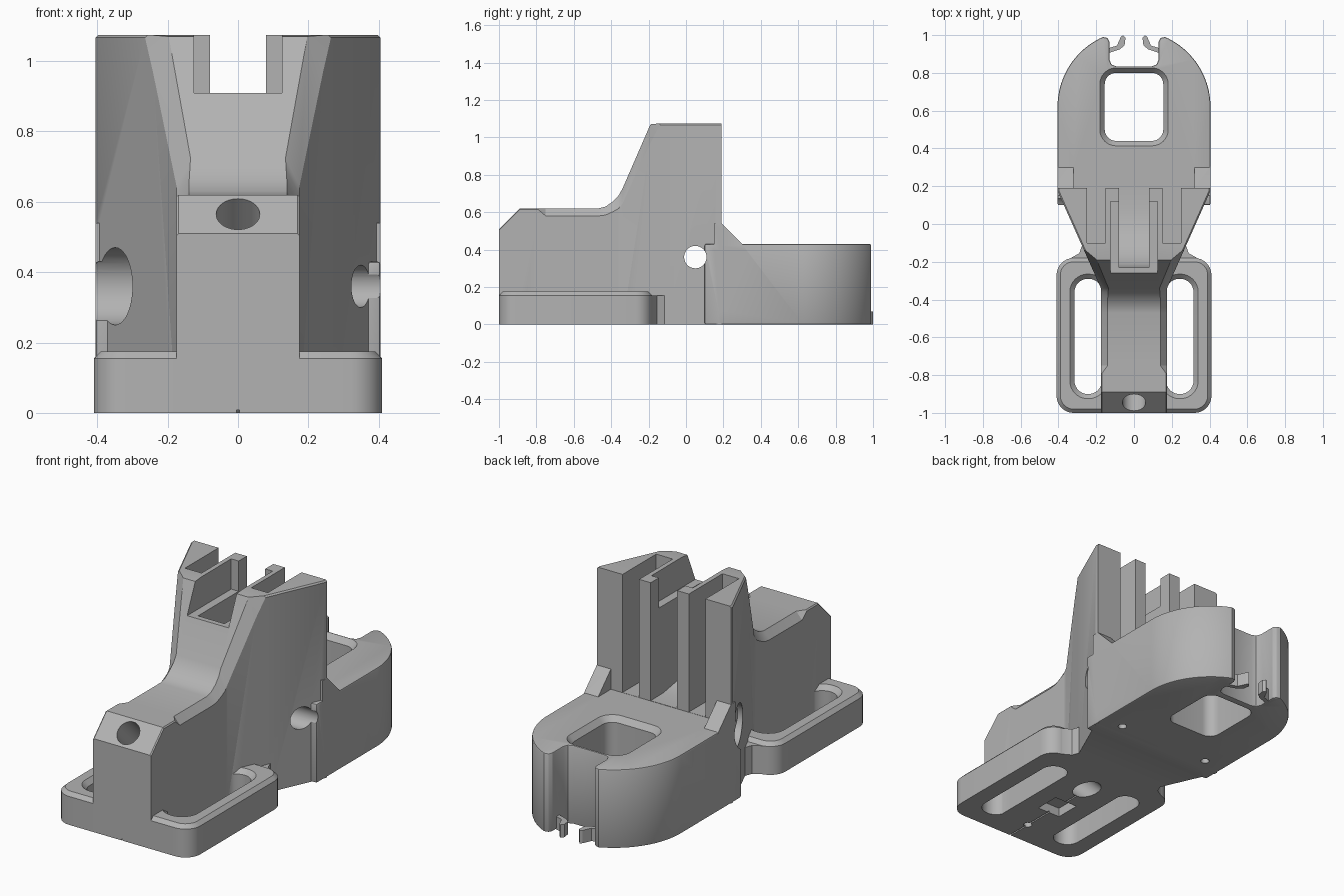
import bpy, bmesh
from math import sin, cos, radians, pi
from mathutils import Matrix

cube = bpy.data.objects.get("Cube")
if cube:
    bpy.data.objects.remove(cube, do_unlink=True)

grey = bpy.data.materials.new("plain_grey")
grey.use_nodes = True
tone = (0.45, 0.45, 0.45, 1)
grey.diffuse_color = tone
grey.node_tree.nodes["Principled BSDF"].inputs["Base Color"].default_value = tone


def add_object(name, bm):
    bmesh.ops.recalc_face_normals(bm, faces=bm.faces[:])
    mesh = bpy.data.meshes.new(name)
    bm.to_mesh(mesh)
    bm.free()
    mesh.materials.append(grey)
    obj = bpy.data.objects.new(name, mesh)
    bpy.context.collection.objects.link(obj)
    return obj


def loft(name, rings):
    """Skin equal-length rings of points and cap both ends."""
    bm = bmesh.new()
    rows = [[bm.verts.new(p) for p in ring] for ring in rings]
    n = len(rows[0])
    for a, b in zip(rows, rows[1:]):
        for i in range(n):
            j = (i + 1) % n
            bm.faces.new((a[i], a[j], b[j], b[i]))
    bm.faces.new(rows[0])
    bm.faces.new(rows[-1])
    return add_object(name, bm)


def prism(name, pts, z0, z1):
    return loft(name, [[(x, y, z) for x, y in pts] for z in (z0, z1)])


def box(name, x0, x1, y0, y1, z0, z1):
    return prism(name, [(x0, y0), (x1, y0), (x1, y1), (x0, y1)], z0, z1)


def rounded(x0, x1, y0, y1, r, z, grow=0.0, steps=8):
    """Ring of a rounded rectangle at height z."""
    pts = []
    corners = [(x1 - r, y1 - r), (x0 + r, y1 - r), (x0 + r, y0 + r), (x1 - r, y0 + r)]
    for k, (cx, cy) in enumerate(corners):
        for i in range(steps + 1):
            a = (k + i / steps) * pi / 2
            pts.append((cx + (r + grow) * cos(a), cy + (r + grow) * sin(a), z))
    return pts


def cylinder(name, r, depth, matrix):
    bm = bmesh.new()
    bmesh.ops.create_cone(bm, cap_ends=True, segments=40, radius1=r, radius2=r,
                          depth=depth, matrix=matrix)
    return add_object(name, bm)


def apply_mod(obj, mod):
    bpy.ops.object.select_all(action='DESELECT')
    bpy.context.view_layer.objects.active = obj
    obj.select_set(True)
    bpy.ops.object.modifier_apply(modifier=mod.name)


def combine(obj, tool, operation='DIFFERENCE'):
    mod = obj.modifiers.new("combine", 'BOOLEAN')
    mod.operation = operation
    mod.solver = 'EXACT'
    mod.object = tool
    apply_mod(obj, mod)
    bpy.data.objects.remove(tool, do_unlink=True)


def soften(obj, width):
    mod = obj.modifiers.new("soften", 'BEVEL')
    mod.width = width
    mod.segments = 2
    mod.limit_method = 'ANGLE'
    mod.angle_limit = radians(50)
    apply_mod(obj, mod)


# Foot with two long slots, chamfered round their upper rims
foot_shape = (-0.41, 0.41, -1.0, -0.18, 0.09)
foot = loft("foot", [rounded(*foot_shape, 0), rounded(*foot_shape, 0.155),
                     rounded(*foot_shape, 0.175, -0.02)])
for side in (-1, 1):
    x0, x1 = sorted((side * 0.17, side * 0.315))
    slot = (x0, x1, -0.9, -0.29, 0.07)
    combine(foot, loft("slot_cutter", [rounded(*slot, -0.1), rounded(*slot, 0.15),
                                       rounded(*slot, 0.18, 0.03)]))

# Spine and tower: sections along y of (y, height, chamfer width, chamfer drop)
profile = [(-1.0, 0.51, 0.006, 0.006), (-0.89, 0.62, 0.006, 0.006),
           (-0.79, 0.62, 0.006, 0.006), (-0.75, 0.62, 0.035, 0.04),
           (-0.47, 0.62, 0.035, 0.04), (-0.43, 0.63, 0.035, 0.045),
           (-0.39, 0.658, 0.036, 0.055), (-0.36, 0.69, 0.038, 0.07),
           (-0.34, 0.725, 0.04, 0.08), (-0.19, 1.07, 0.045, 0.1),
           (-0.14, 1.075, 0.008, 0.008), (0.175, 1.075, 0.008, 0.008),
           (0.19, 1.075, 0.008, 0.008)]
sections = []
for y, z, c, d in profile:
    w = 0.175 + 0.23 * min(max((y + 0.34) / 0.515, 0), 1)
    sections.append([(-w, y, 0), (w, y, 0), (w, y, z - d), (w - c, y, z),
                     (c - w, y, z), (-w, y, z - d)])
body = loft("holder_body", sections)

# Rounded rear block with its rear notch
arc = [(0.405 * cos(radians(a)), 0.62 + 0.405 * sin(radians(a))) for a in range(0, 67, 3)]
half = [(0.405, 0.1)] + arc + [(0.14, 0.985), (0.13, 0.965), (0.13, 0.87),
                               (0.12, 0.845), (0.095, 0.835)]
rear = prism("rear_block", half + [(-x, y) for x, y in reversed(half)], 0, 0.43)
soften(rear, 0.008)

# Neck fillet between foot and tower
neck_half = [(0.37, -0.2), (0.29, -0.155), (0.27, -0.1)]
neck = prism("neck", neck_half + [(-x, y) for x, y in reversed(neck_half)], 0, 0.155)

for part in (foot, neck, rear):
    combine(body, part, 'UNION')

# Gussets behind the tower and small hooks at the notch mouth
hook = [(0.15, 0.925), (0.09, 0.945), (0.07, 0.99), (0.058, 1.0), (0.045, 0.985),
        (0.05, 0.945), (0.075, 0.925), (0.15, 0.9)]
for s in (-1, 1):
    gusset = [(0.15, 0.4), (0.32, 0.4), (0.3, 0.43), (0.19, 0.54), (0.15, 0.54)]
    combine(body, loft("gusset", [[(s * x, y, z) for y, z in gusset]
                                  for x in (0.32, 0.405)]), 'UNION')
    combine(body, prism("hook", [(s * x, y) for x, y in hook], 0, 0.07), 'UNION')

# Window through the rear block
window = (-0.155, 0.155, 0.44, 0.80, 0.06)
combine(body, loft("window_cutter", [rounded(*window, -0.1), rounded(*window, 0.4),
                                     rounded(*window, 0.44, 0.035)]))

# Tower slots, front gap and centre channel with a curved floor
for s in (-1, 1):
    x0, x1 = sorted((s * 0.15, s * 0.25))
    combine(body, box("tower_slot_cutter", x0, x1, -0.1, 0.24, 0.431, 1.2))
combine(body, box("front_gap_cutter", -0.125, 0.125, -0.45, 0.12, 0.91, 1.2))
floor = [(0.24, 0.431), (0.08, 0.433), (-0.03, 0.452), (-0.11, 0.49), (-0.17, 0.54),
         (-0.21, 0.595), (-0.23, 0.65), (-0.23, 1.2), (0.24, 1.2)]
combine(body, loft("channel_cutter", [[(x, y, z) for y, z in floor]
                                      for x in (-0.08, 0.08)]))

# Cross hole with a wide counterbore on one side
across = Matrix.Rotation(pi / 2, 4, 'Y')
combine(body, cylinder("cross_hole_cutter", 0.06, 2,
                       Matrix.Translation((0, 0.05, 0.36)) @ across))
combine(body, cylinder("counterbore_cutter", 0.11, 0.3,
                       Matrix.Translation((-0.42, 0.05, 0.36)) @ across))

# Slanted hole from the front chamfer down through the base
slant = Matrix.Rotation(pi / 4, 4, 'X')
combine(body, cylinder("slanted_hole_cutter", 0.062, 2.4,
                       Matrix.Translation((0, -0.945, 0.565)) @ slant))

# Underside: square recess, centre groove and pin holes
combine(body, box("recess_cutter", -0.07, 0.07, -0.69, -0.55, -0.1, 0.05))
combine(body, box("groove_cutter", -0.004, 0.004, -1.1, -0.45, -0.1, 0.008))
for x, y in ((0.28, 0.24), (-0.28, 0.24), (0, -0.86)):
    combine(body, cylinder("pin_hole_cutter", 0.022, 0.2, Matrix.Translation((x, y, 0))))

bpy.ops.object.select_all(action='DESELECT')
body.select_set(True)
bpy.context.view_layer.objects.active = body
bpy.ops.object.shade_smooth_by_angle(angle=radians(25))
